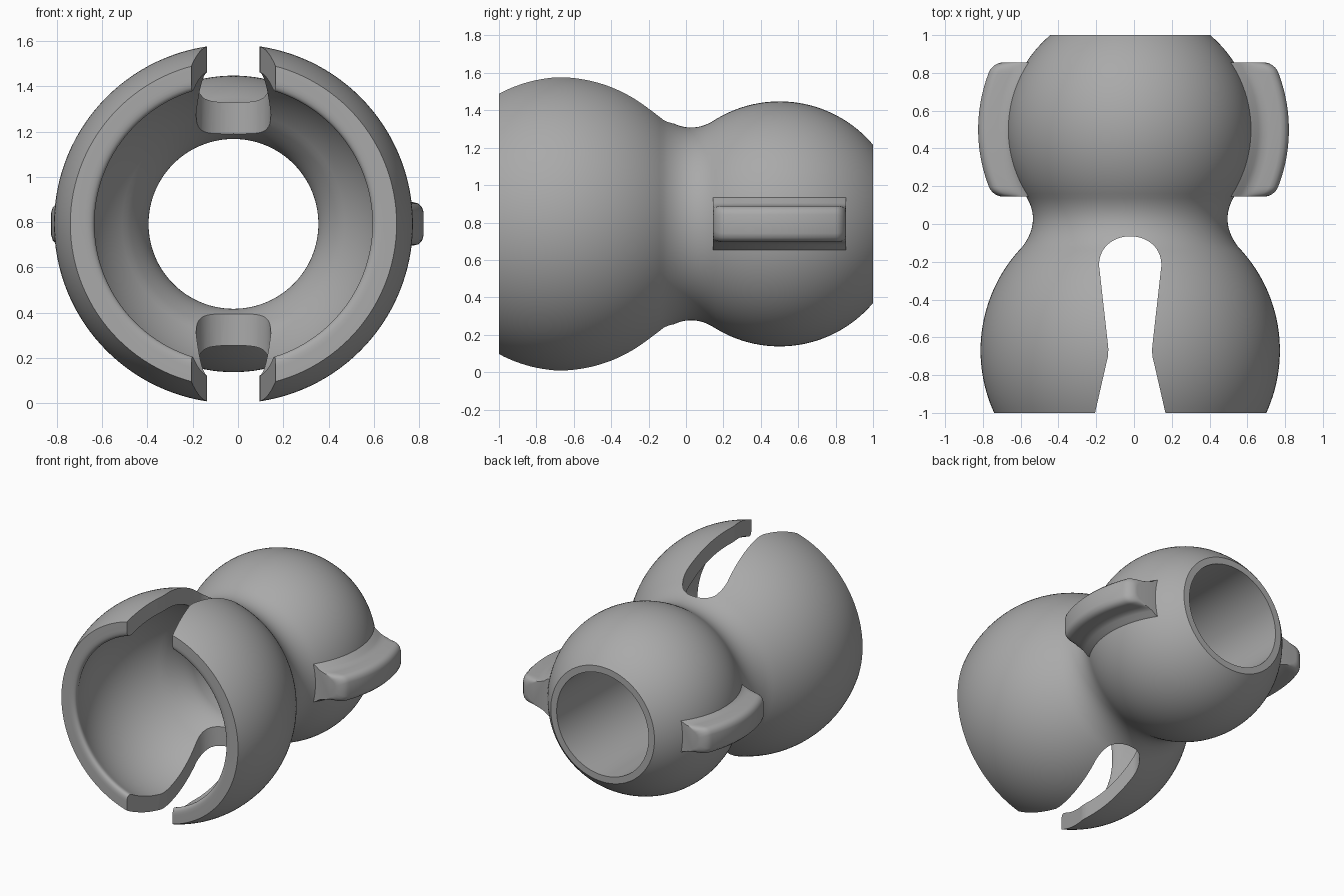
import bpy
import bmesh
import math
from mathutils import Vector

if "Cube" in bpy.data.objects:
    bpy.data.objects.remove(bpy.data.objects["Cube"])

AXIS = Vector((-0.02, 0, 0.7925))      # centre line of the link, along y
SOCKET_Y, SOCKET_R, CAVITY_R = -0.67, 0.7925, 0.68
BALL_Y, BALL_R, BORE_R = 0.5, 0.655, 0.375

grey = bpy.data.materials.new("plain grey")
grey.use_nodes = True
COLOUR = (0.4, 0.4, 0.4, 1)
grey.diffuse_color = COLOUR
grey.node_tree.nodes["Principled BSDF"].inputs["Base Color"].default_value = COLOUR


def make_object(name, bm):
    bmesh.ops.recalc_face_normals(bm, faces=bm.faces)
    mesh = bpy.data.meshes.new(name)
    bm.to_mesh(mesh)
    bm.free()
    mesh.materials.append(grey)
    obj = bpy.data.objects.new(name, mesh)
    bpy.context.collection.objects.link(obj)
    return obj


def smooth(obj, angle):
    bpy.ops.object.select_all(action='DESELECT')
    obj.select_set(True)
    bpy.context.view_layer.objects.active = obj
    bpy.ops.object.shade_smooth_by_angle(angle=math.radians(angle))


def sphere_arc(centre, radius, y0, y1, n):
    """Radius and y pairs along a sphere outline between two y positions."""
    a0, a1 = (math.acos((y - centre) / radius) for y in (y0, y1))
    angles = [a0 + (a1 - a0) * i / n for i in range(n + 1)]
    return [(radius * math.sin(a), centre + radius * math.cos(a)) for a in angles]


def curve_join(p0, c, p1, n):
    """Inner points of a quadratic fillet from p0 to p1 with corner c."""
    p0, c, p1 = Vector(p0), Vector(c), Vector(p1)
    ts = [i / n for i in range(1, n)]
    return [tuple(p0 * (1 - t) ** 2 + c * 2 * t * (1 - t) + p1 * t * t) for t in ts]


# Body outline: socket, neck, ball, bore, cavity and rounded lip
socket = sphere_arc(SOCKET_Y, SOCKET_R, -1, -0.12, 32)
ball = sphere_arc(BALL_Y, BALL_R, 0.16, 1, 30)
neck = curve_join(socket[-1], (0.465, 0.02), ball[0], 12)
cavity = sphere_arc(SOCKET_Y, CAVITY_R, -0.18, -0.955, 30)
throat = curve_join((BORE_R, 0.03), (BORE_R, -0.06), cavity[0], 10)
lip = curve_join(cavity[-1], (0.60, -1), (0.66, -1), 7) + [(0.66, -1)]
profile = socket + neck + ball + [(BORE_R, 1), (BORE_R, 0.03)] + throat + cavity + lip

SEGMENTS = 128
bm = bmesh.new()
rings = []
for i in range(SEGMENTS):
    a = 2 * math.pi * i / SEGMENTS
    rings.append([bm.verts.new(AXIS + Vector((r * math.cos(a), y, r * math.sin(a))))
                  for r, y in profile])
for i, ring in enumerate(rings):
    following = rings[(i + 1) % SEGMENTS]
    for j in range(len(profile)):
        k = (j + 1) % len(profile)
        bm.faces.new((ring[j], ring[k], following[k], following[j]))
body = make_object("link_body", bm)

# Keyhole slot cut through the top and bottom of the socket
half = [(0.2, -1.06), (0.127, -0.74), (0.117, -0.70), (0.116, -0.66), (0.12, -0.62)]
half += [(0.165 * math.cos(a), -0.22 + 0.155 * math.sin(a) ** 0.9)
         for a in (math.pi / 2 * i / 14 for i in range(14))]
outline = half + [(0, -0.065)] + [(-x, y) for x, y in reversed(half)]
bm = bmesh.new()
face = bm.faces.new([bm.verts.new((AXIS.x + x, y, -0.2)) for x, y in outline])
extruded = bmesh.ops.extrude_face_region(bm, geom=[face])["geom"]
bmesh.ops.translate(bm, vec=(0, 0, 2),
                    verts=[v for v in extruded if isinstance(v, bmesh.types.BMVert)])
cutter = make_object("slot_cutter", bm)
cutter.hide_render = True

cut = body.modifiers.new("slot", 'BOOLEAN')
cut.operation = 'DIFFERENCE'
cut.solver = 'EXACT'
cut.object = cutter
bpy.context.view_layer.objects.active = body
bpy.ops.object.modifier_apply(modifier=cut.name)
bpy.data.objects.remove(cutter)
smooth(body, 30)

# Side grips: curved ridges with a flared foot and rounded outer edges
SECTION = [(0.60, 0.16), (0.655, 0.13), (0.675, 0.112), (0.70, 0.10), (0.73, 0.096),
           (0.79, 0.096), (0.812, 0.09), (0.829, 0.073), (0.836, 0.05)]
HALF_LENGTH, ROUND = 0.355, 0.05


def add_grip(name, side, shift):
    bm = bmesh.new()
    steps = 48
    rows = []
    for i in range(steps + 1):
        d = -HALF_LENGTH * math.cos(math.pi * i / steps)
        over = max(0, abs(d) - HALF_LENGTH + ROUND)
        inset = ROUND - math.sqrt(max(0, ROUND ** 2 - over ** 2))
        row = []
        for sign, points in ((1, SECTION), (-1, SECTION[::-1])):
            for r, w in points:
                weight = min(1, max(0, (r - 0.72) / 0.08))
                x = math.sqrt(r * r - d * d) - inset * weight + shift
                z = sign * (w - inset * weight * 0.6)
                row.append(bm.verts.new((AXIS.x + side * x, BALL_Y + d, AXIS.z + z)))
        rows.append(row)
    for a, b in zip(rows, rows[1:]):
        for j in range(len(a)):
            k = (j + 1) % len(a)
            bm.faces.new((a[j], a[k], b[k], b[j]))
    bm.faces.new(rows[0])
    bm.faces.new(rows[-1])
    smooth(make_object(name, bm), 40)


add_grip("left_grip", 1, 0.004)
add_grip("right_grip", -1, -0.031)
